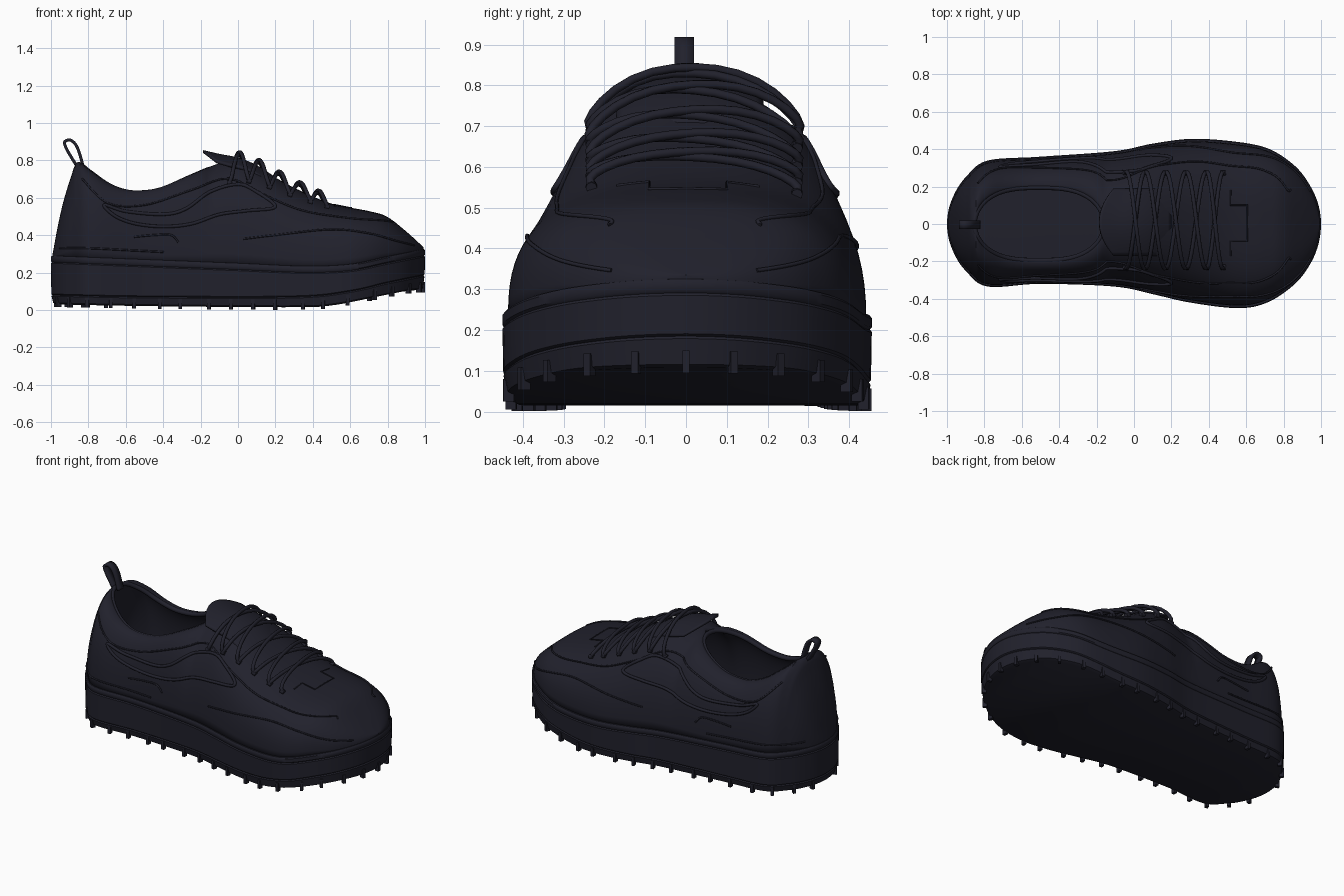
import bpy
import bmesh
from math import sin, cos, pi, sqrt, asin, acos
from mathutils import Vector, Matrix

cube = bpy.data.objects.get("Cube")
if cube:
    bpy.data.objects.remove(cube)

black = bpy.data.materials.new("ink black")
black.use_nodes = True
INK = (0.015, 0.015, 0.025, 1)
black.diffuse_color = INK
black.node_tree.nodes["Principled BSDF"].inputs["Base Color"].default_value = INK


# Smooth curves through a few points
def catmull(a, b, c, d, t):
    return b + (c - a) * t / 2 + (2 * a - 5 * b + 4 * c - d) * t * t / 2 + (3 * b - a - 3 * c + d) * t ** 3 / 2


def smooth_path(points, steps=8, closed=False):
    pts = [Vector(p) for p in points]
    count = len(pts)

    def pick(i):
        return pts[i % count] if closed else pts[max(0, min(count - 1, i))]
    path = [catmull(pick(i - 1), pick(i), pick(i + 1), pick(i + 2), s / steps)
            for i in range(count if closed else count - 1) for s in range(steps)]
    return path if closed else path + [pts[-1]]


def graph(points):
    path = smooth_path(points, 12)

    def value(x):
        for a, b in zip(path, path[1:]):
            if x <= b.x:
                t = max(0, (x - a.x) / max(b.x - a.x, 1e-6))
                return a.y + (b.y - a.y) * t
        return path[-1].y
    return value


def squared(points):
    return [(x, y * y) for x, y in points]


# Plan outline of the sole (squared half widths give round ends) and its heights
left_plan = graph(squared([(-1, 0), (-.97, .14), (-.9, .25), (-.78, .34), (-.5, .36), (-.1, .39), (.1, .43),
                           (.3, .455), (.5, .445), (.7, .41), (.85, .32), (.95, .19), (1, 0)]))
right_plan = graph(squared([(-1, 0), (-.97, .14), (-.9, .25), (-.78, .335), (-.5, .32), (-.1, .335), (.1, .375),
                            (.3, .42), (.55, .45), (.7, .425), (.85, .33), (.95, .2), (1, 0)]))
sole_top = graph([(-1, .29), (-.5, .27), (0, .25), (.35, .235), (.6, .245), (.8, .285), (1, .325)])
groove = graph([(-1, .08), (-.5, .07), (.3, .07), (.6, .1), (.8, .145), (1, .185)])
bottom = graph([(-1, .03), (-.4, .02), (.3, .015), (.5, .025), (.75, .07), (.9, .098), (1, .108)])
ridge = graph([(-1, .29), (-.985, .37), (-.97, .45), (-.94, .58), (-.9, .71), (-.865, .79), (-.8, .75), (-.7, .68),
               (-.6, .643), (-.5, .64), (-.4, .66), (-.25, .725), (-.1, .785), (0, .8), (.1, .765),
               (.3, .655), (.5, .57), (.7, .53), (.8, .5), (.9, .425), (1, .335)])
roundness = graph([(-1, .85), (-.3, .88), (0, .86), (.3, .83), (.6, .74), (1, .7)])


def half_width(x, side):
    return sqrt(max(0, (left_plan if side > 0 else right_plan)(x)))


def stations(n):
    return [-cos(pi * i / n) for i in range(n + 1)]


def finish(name, bm, smooth=True, modifier=None):
    bmesh.ops.remove_doubles(bm, verts=bm.verts, dist=1e-4)
    bmesh.ops.recalc_face_normals(bm, faces=bm.faces)
    mesh = bpy.data.meshes.new(name)
    bm.to_mesh(mesh)
    bm.free()
    mesh.materials.append(black)
    obj = bpy.data.objects.new(name, mesh)
    bpy.context.collection.objects.link(obj)
    if smooth:
        bpy.ops.object.select_all(action="DESELECT")
        obj.select_set(True)
        bpy.context.view_layer.objects.active = obj
        bpy.ops.object.shade_smooth_by_angle(angle=0.7)
    if modifier:
        solid = obj.modifiers.new("thickness", "SOLIDIFY")
        solid.thickness = modifier
        solid.offset = -1


def add_grid(bm, rows):
    verts = [[bm.verts.new(p) for p in row] for row in rows]
    for r, s in zip(verts, verts[1:]):
        for j in range(len(r) - 1):
            bm.faces.new((r[j], s[j], s[j + 1], r[j + 1]))


def tube(name, paths, radius, closed=False):
    curve = bpy.data.curves.new(name, "CURVE")
    curve.dimensions = "3D"
    curve.bevel_depth = radius
    curve.bevel_resolution = 2
    curve.use_fill_caps = True
    for path in paths:
        spline = curve.splines.new("POLY")
        spline.points.add(len(path) - 1)
        for point, p in zip(spline.points, path):
            point.co = (*p, 1)
        spline.use_cyclic_u = closed
        spline.use_smooth = True
    curve.materials.append(black)
    obj = bpy.data.objects.new(name, curve)
    bpy.context.collection.objects.link(obj)


# Sole outline with inward normals
N = 80
xs = stations(N)
outline = [Vector((x, half_width(x, 1), 0)) for x in xs]
outline += [Vector((x, -half_width(x, -1), 0)) for x in xs[-2:0:-1]]
inward = []
for i, p in enumerate(outline):
    along = outline[(i + 1) % len(outline)] - outline[i - 1]
    inward.append(Vector((along.y, -along.x, 0)).normalized())


def band(name, profile):
    bm = bmesh.new()
    rings = [[bm.verts.new((*(p + n * inset).xy, height(p.x) + lift)) for p, n in zip(outline, inward)]
             for height, lift, inset in profile]
    total = len(outline)
    for a, b in zip(rings, rings[1:]):
        for i in range(total):
            j = (i + 1) % total
            bm.faces.new((a[i], a[j], b[j], b[i]))
    for ring in (rings[0], rings[-1]):
        for i in range(N):
            corners = [ring[i], ring[i + 1], ring[(total - i - 1) % total], ring[(total - i) % total]]
            bm.faces.new(list(dict.fromkeys(corners)))
    finish(name, bm)


band("outsole", [(bottom, 0, .03), (bottom, .008, .012), (groove, -.006, .003), (groove, 0, .008)])
band("midsole", [(groove, 0, .008), (groove, .006, .002), (sole_top, -.04, 0), (sole_top, -.034, .005),
                 (sole_top, -.028, 0), (sole_top, -.006, 0), (sole_top, 0, .005), (sole_top, .001, .03)])

# Small tread lugs spaced evenly round the lower edge
bm = bmesh.new()
travelled = 0
for i, p in enumerate(outline):
    travelled += (p - outline[i - 1]).length
    if travelled > .13:
        travelled -= .13
        n = inward[i]
        spot = p + n * .014 + Vector((0, 0, bottom(p.x) + .014))
        frame = Matrix((n, Vector((-n.y, n.x, 0)), (0, 0, 1))).transposed().to_4x4()
        bmesh.ops.create_cube(bm, size=1, matrix=Matrix.Translation(spot) @ frame @ Matrix.Diagonal((.026, .018, .055, 1)))
finish("tread_lugs", bm, smooth=False)


# Upper: rounded cross sections with an ankle opening
def opening(x):
    u = abs((x + .51) / .35)
    return .195 * (1 - u ** 2.8) ** .5 if u < 1 else 0


def section(x, side):
    return half_width(x, side) * .97, sole_top(x) - .015, ridge(x)


def upper_point(x, t, side, lift=0):
    w, low, high = section(x, side)
    gap = min(opening(x), w)
    y = gap + (w - gap) * max(0, cos(t)) ** roundness(x)
    z = low + (high - low) * max(0, sin(t)) ** roundness(x)
    return Vector((x * .993, side * (y + lift * cos(t)), z + lift * sin(t)))


def point_at_height(x, z, side, lift=.003):
    w, low, high = section(x, side)
    f = max(0, min(1, (z - low) / (high - low)))
    return upper_point(x, asin(f ** (1 / roundness(x))), side, lift)


def point_at_width(x, y, lift=0):
    side = 1 if y > 0 else -1
    f = min(1, abs(y) / section(x, side)[0])
    return upper_point(x, acos(f ** (1 / roundness(x))), side, lift)


bm = bmesh.new()
for side in (1, -1):
    add_grid(bm, [[upper_point(x, pi / 2 * j / 20, side) for j in range(21)] for x in stations(130)])
finish("upper", bm, modifier=.025)

# Padded collar rim round the opening
rim_x = [-.51 - .349 * cos(pi * i / 40) for i in range(41)]
rim = [upper_point(x, pi / 2, 1) for x in rim_x] + [upper_point(x, pi / 2, -1) for x in reversed(rim_x)]
tube("collar_rim", [[p - Vector((0, 0, .012)) for p in rim]], .014, closed=True)

# Raised seams on both sides
wave = [(-.72, .56), (-.6, .525), (-.4, .51), (-.28, .54), (-.15, .63), (0, .67), (.1, .63), (.2, .55),
        (.05, .53), (-.1, .51), (-.25, .46), (-.4, .445), (-.55, .46), (-.66, .5)]
seams = {"eyestay_seam": [(-.84, .7), (-.7, .57), (-.5, .56), (-.25, .64), (-.05, .7), (.15, .61), (.35, .53), (.6, .49), (.8, .475), (.845, .455)],
         "toe_seam": [(.03, .38), (.2, .4), (.5, .43), (.7, .41), (.85, .37), (.95, .345)],
         "heel_seam": [(-.96, .33), (-.8, .33), (-.6, .32), (-.4, .31)],
         "quarter_seam": [(-.56, .39), (-.45, .4), (-.36, .4), (-.32, .36)]}


def both_sides(points, closed=False):
    return [[point_at_height(x, z, side) for x, z in smooth_path(points, 8, closed)] for side in (1, -1)]


tube("side_panel_edge", both_sides(wave, True), .009, closed=True)
for name, points in seams.items():
    tube(name, both_sides(points), .005)

# Stepped seam of the vamp below the laces
step_line = [(.52, .18), (.52, .1), (.61, .1), (.61, .01), (.61, -.09), (.52, -.09), (.52, -.17)]
tube("vamp_seam", [[point_at_width(x, y, .001) for x, y in step_line]], .004)

# Tongue: arched plate with a rounded tip rising out of the opening
bm = bmesh.new()
tongue_line = smooth_path([(-.185, .855), (-.1, .835), (0, .815), (.1, .775), (.2, .71)], 4)
add_grid(bm, [[(p.x + (.2 - p.x) * 6 * (y / 50) ** 2, y / 50 + .01, p.y - 1.8 * (y / 50) ** 2)
               for y in range(-9, 10)] for p in tongue_line])
finish("tongue", bm, modifier=.014)

# Criss-cross laces
rows = [-.045, .06, .17, .28, .39, .48]


def lace_end(side):
    return .02 + side * .25


def lace(start, end, side, height):
    return [point_at_width(start + (end - start) * k / 16, lace_end(side * cos(pi * k / 16)),
                           .006 + height * sin(pi * k / 16) ** .5) for k in range(17)]


laces = [lace(a, b, side, .032 + side * .007) for a, b in zip(rows, rows[1:]) for side in (1, -1)]
tube("laces", laces, .011)
eyelets = [[point_at_width(x + shift, lace_end(side), .004) for shift in (-.012, .012)]
           for x in rows for side in (1, -1)]
tube("eyelets", eyelets, .014)

# Heel pull loop
bm = bmesh.new()
loop = smooth_path([(-.82, .77), (-.845, .855), (-.87, .9), (-.905, .918), (-.935, .9), (-.925, .86), (-.89, .8), (-.865, .76)], 5)
add_grid(bm, [[(p.x, y, p.y) for y in (-.028, .02)] for p in loop])
finish("heel_loop", bm, modifier=.016)
